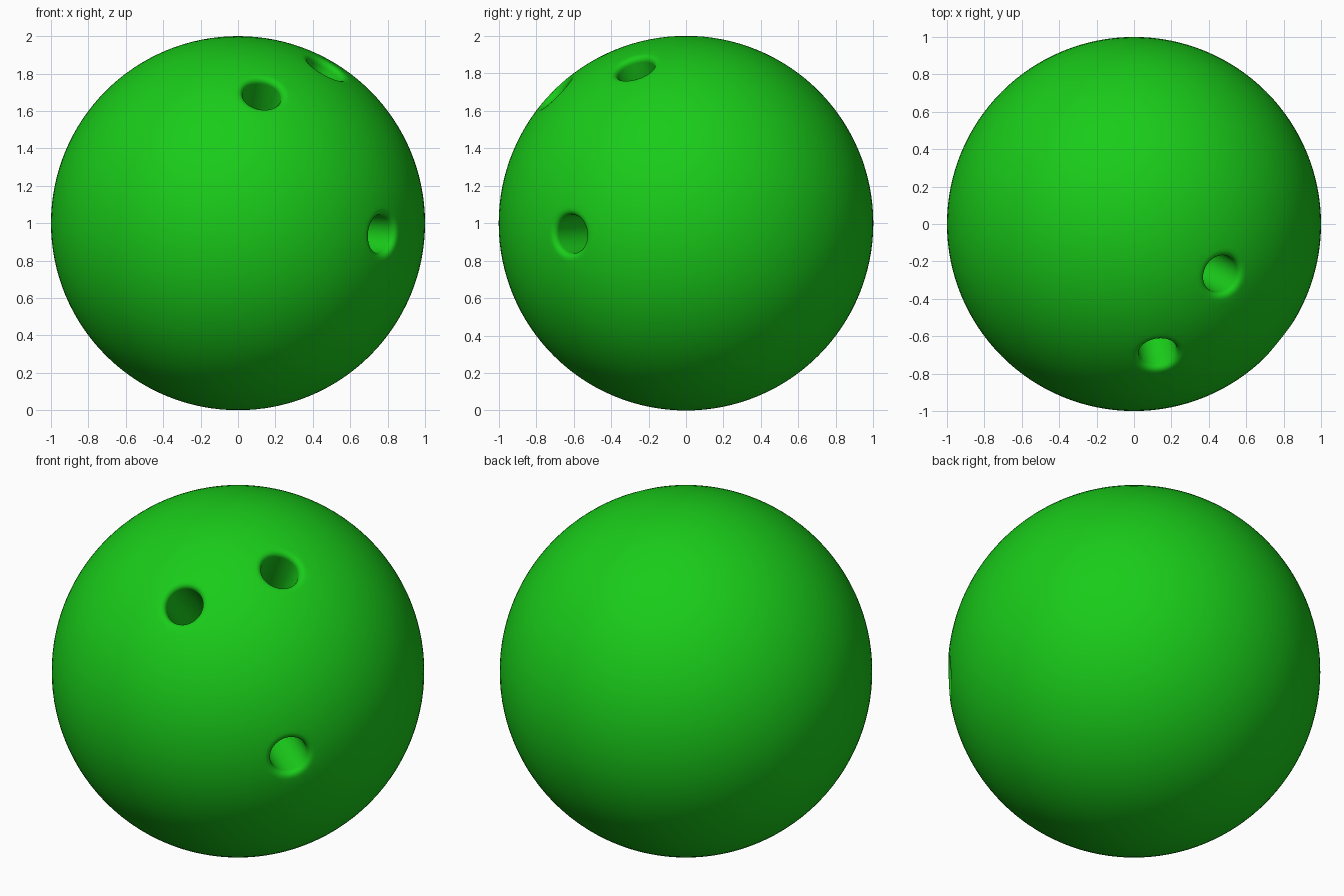
import bpy, bmesh
from math import sin, cos, pi, sqrt, atan2
from mathutils import Vector, Matrix

if "Cube" in bpy.data.objects:
    bpy.data.objects.remove(bpy.data.objects["Cube"])

CENTRE = Vector((0, 0, 1))
HOLE_R, RIM, FLOOR = 0.103, 0.03, 0.45   # bore radius, rim rounding, floor distance from centre
HOLES = {"finger_hole_left": (0.13, -0.70, 0.695),
         "finger_hole_right": (0.475, -0.275, 0.835),
         "thumb_hole": (0.78, -0.625, -0.06)}

green = bpy.data.materials.new("green")
green.diffuse_color = (0.01, 0.6, 0.01, 1)
green.use_nodes = True
green.node_tree.nodes["Principled BSDF"].inputs["Base Color"].default_value = green.diffuse_color

# Ball
bpy.ops.mesh.primitive_uv_sphere_add(segments=128, ring_count=64, radius=1, location=CENTRE)
ball = bpy.context.object
ball.name = "ball"
ball.data.materials.append(green)


def hole_profile():
    """Radius / distance pairs: flat floor, straight bore, rounded rim flaring out of the ball."""
    cr = HOLE_R + RIM
    ct = sqrt((1 - RIM) ** 2 - cr ** 2)
    end = atan2(ct, cr)
    pts = [(HOLE_R, FLOOR)]
    for i in range(6):
        a = pi + (end - pi) * i / 5
        pts.append((cr + RIM * cos(a), ct + RIM * sin(a) - 0.001))
    r, t = pts[-1]
    pts.append((r + 0.05 * sin(end), t - 0.05 * cos(end) + 0.006))
    pts.append((r + 0.05, 1.15))
    return pts


def make_cutter(name, direction, sides=48):
    bm = bmesh.new()
    rings = [[bm.verts.new((r * cos(2 * pi * k / sides), r * sin(2 * pi * k / sides), t))
              for k in range(sides)] for r, t in hole_profile()]
    for a, b in zip(rings, rings[1:]):
        for k in range(sides):
            n = (k + 1) % sides
            bm.faces.new((a[k], a[n], b[n], b[k]))
    bm.faces.new(rings[0][::-1])
    bm.faces.new(rings[-1])
    bmesh.ops.recalc_face_normals(bm, faces=bm.faces)
    mesh = bpy.data.meshes.new(name)
    bm.to_mesh(mesh)
    bm.free()
    mesh.materials.append(green)
    ob = bpy.data.objects.new(name, mesh)
    ob.matrix_world = (Matrix.Translation(CENTRE)
                       @ Vector(direction).to_track_quat('Z', 'Y').to_matrix().to_4x4())
    bpy.context.collection.objects.link(ob)
    ob.hide_render = True
    return ob


# Three holes drilled towards the centre
for name, direction in HOLES.items():
    cutter = make_cutter(name + "_cutter", direction)
    mod = ball.modifiers.new(name, 'BOOLEAN')
    mod.operation, mod.solver, mod.object = 'DIFFERENCE', 'EXACT', cutter
    bpy.context.view_layer.objects.active = ball
    bpy.ops.object.modifier_apply(modifier=mod.name)
    bpy.data.objects.remove(cutter)

# Smooth shading with sharp hole floors
bpy.ops.object.select_all(action='DESELECT')
ball.select_set(True)
bpy.context.view_layer.objects.active = ball
bpy.ops.object.shade_smooth_by_angle(angle=pi / 4)
